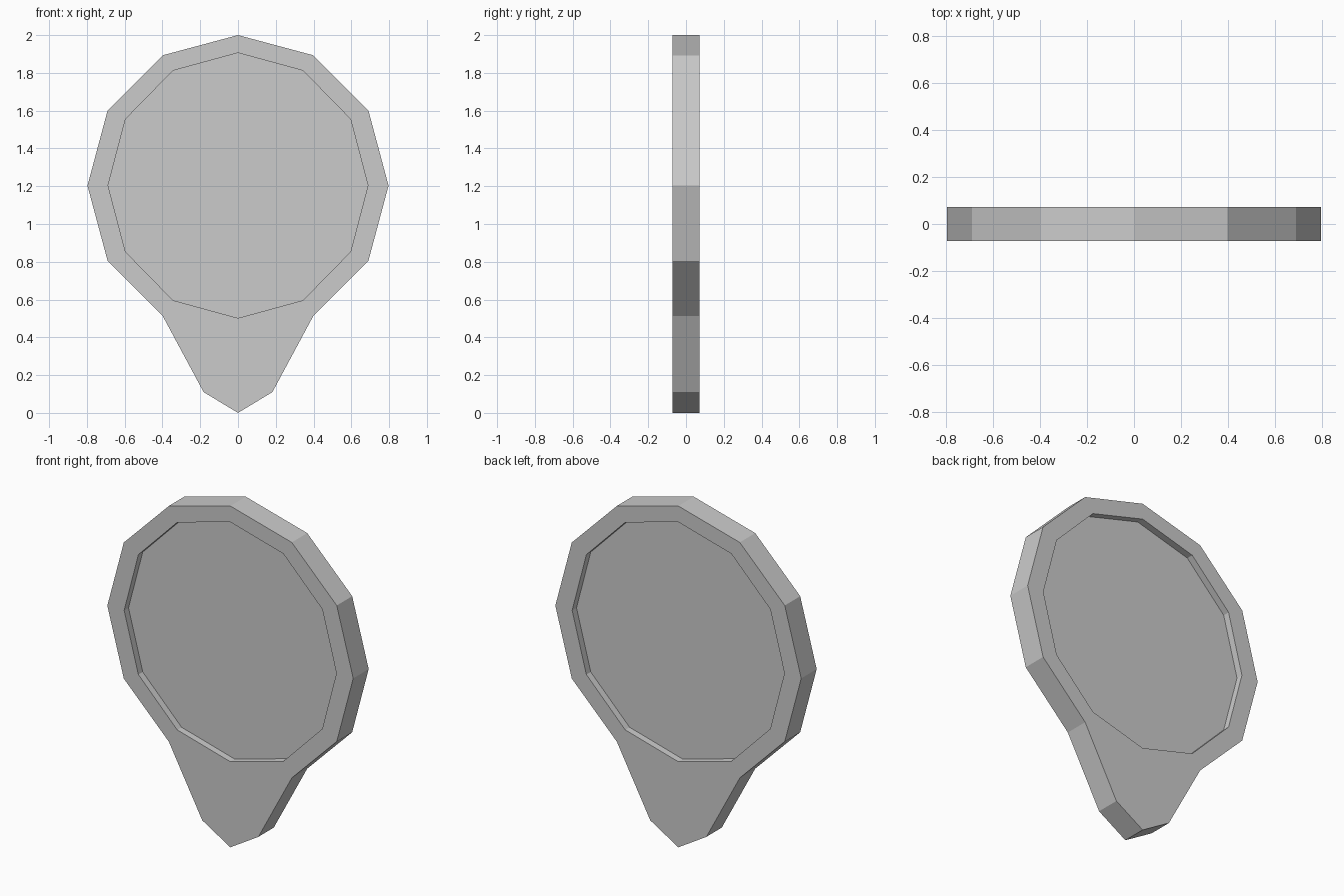
import bpy, bmesh
from math import sin, cos, pi

if "Cube" in bpy.data.objects:
    bpy.data.objects.remove(bpy.data.objects["Cube"])

HALF, FLOOR = 0.0715, 0.031   # half thickness of rim, half thickness of recessed panel


def arc(rx, rz, cz, steps):
    """Points of a 12-sided ring, step 0 at the top, going clockwise."""
    return [(rx * sin(k * pi / 6), cz + rz * cos(k * pi / 6)) for k in steps]


# Outline: 12-sided head, right side down to the neck, round the tip, back up
head_right = arc(0.797, 0.797, 1.203, range(0, 6))
head_left = arc(0.797, 0.797, 1.203, range(7, 12))
tip = [(0.182, 0.11), (0, 0), (-0.182, 0.11)]
outline = head_right + tip + head_left
recess = arc(0.688, 0.702, 1.204, range(12))

bm = bmesh.new()


def ring(points, y):
    return [bm.verts.new((x, y, z)) for x, z in points]


def bridge(a, b):
    n = len(a)
    for i in range(n):
        j = (i + 1) % n
        bm.faces.new((a[i], a[j], b[j], b[i]))


outer_rings = []
for side in (-1, 1):
    outer = ring(outline, side * HALF)
    inner = ring(recess, side * HALF)
    floor = ring(recess, side * FLOOR)
    outer_rings.append(outer)
    # Rim quads around the head
    head = {k: outer[k] for k in range(6)}
    head.update({k: outer[k + 2] for k in range(7, 12)})
    for k in range(12):
        n = (k + 1) % 12
        if k in head and n in head:
            bm.faces.new((head[k], head[n], inner[n], inner[k]))
    # Handle face, split at the centre line
    bm.faces.new((outer[5], outer[6], outer[7], inner[6], inner[5]))
    bm.faces.new((outer[7], outer[8], outer[9], inner[7], inner[6]))
    # Recess wall and floor
    bridge(inner, floor)
    bm.faces.new(floor)

# Outer edge
bridge(*outer_rings)
bmesh.ops.recalc_face_normals(bm, faces=bm.faces)

mesh = bpy.data.meshes.new("paddle_body")
bm.to_mesh(mesh)
bm.free()
obj = bpy.data.objects.new("paddle_body", mesh)
bpy.context.collection.objects.link(obj)
